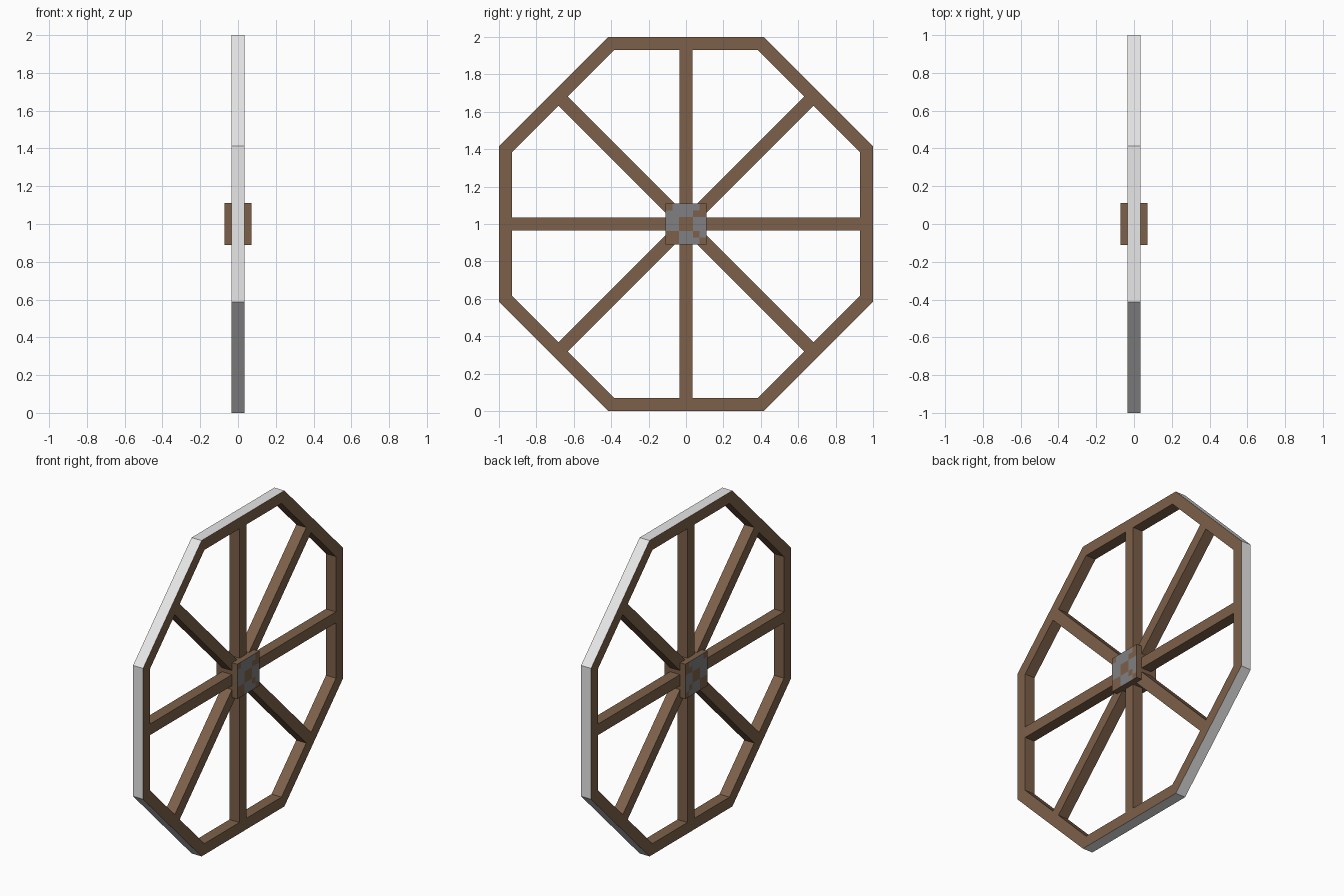
import bpy, bmesh, math
from mathutils import Matrix, Vector

if "Cube" in bpy.data.objects:
    bpy.data.objects.remove(bpy.data.objects["Cube"])

CENTRE = Vector((0, 0, 1))
HALF = 0.035            # half thickness of rim and spokes
OUTER, INNER = 1.0, 0.93  # rim apothems


def material(name, rgb):
    m = bpy.data.materials.new(name)
    m.diffuse_color = (*rgb, 1)
    m.use_nodes = True
    m.node_tree.nodes["Principled BSDF"].inputs["Base Color"].default_value = m.diffuse_color
    return m


wood = material("brown wood", (0.204, 0.117, 0.067))
tyre = material("pale grey tyre", (0.8, 0.8, 0.8))
iron = material("dark iron", (0.215, 0.21, 0.22))


def finish(bm, name, mats):
    me = bpy.data.meshes.new(name)
    bm.to_mesh(me)
    bm.free()
    for m in mats:
        me.materials.append(m)
    ob = bpy.data.objects.new(name, me)
    bpy.context.collection.objects.link(ob)
    return ob


# Octagonal rim: wood with a pale outer tread
bm = bmesh.new()
rings = []
for i in range(8):
    a = math.radians(22.5 + 45 * i)
    d = Vector((0, math.cos(a), math.sin(a))) / math.cos(math.radians(22.5))
    rings.append([bm.verts.new(CENTRE + d * r + Vector((x, 0, 0)))
                  for r, x in ((OUTER, -HALF), (OUTER, HALF),
                               (INNER, HALF), (INNER, -HALF))])
for i in range(8):
    p, q = rings[i], rings[(i + 1) % 8]
    for k in range(4):
        n = (k + 1) % 4
        f = bm.faces.new((p[k], p[n], q[n], q[k]))
        f.material_index = 1 if k == 0 else 0
bmesh.ops.recalc_face_normals(bm, faces=bm.faces[:])
finish(bm, "rim", [wood, tyre])

# Eight spokes from the hub to the middle of each rim side
START = 0.06
for i in range(8):
    bm = bmesh.new()
    bmesh.ops.create_cube(bm, size=1, matrix=(
        Matrix.Translation(CENTRE) @ Matrix.Rotation(math.radians(45 * i), 4, 'X')
        @ Matrix.Translation((0, (START + INNER) / 2, 0))
        @ Matrix.Diagonal((2 * HALF, INNER - START, 2 * HALF, 1))))
    finish(bm, f"spoke_{i + 1}", [wood])

# Square hub with patchy iron on both faces (top row first, seen from +x)
PATTERN = ["WGGGGW",
           "GGGGWW",
           "GGWWGG",
           "GGWWGG",
           "WWGGWG",
           "WWGGGW"]
HUB, N = 0.11, 6
bm = bmesh.new()
bmesh.ops.create_cube(bm, size=1, matrix=Matrix.Translation(CENTRE)
                      @ Matrix.Diagonal((0.144, 2 * HUB, 2 * HUB, 1)))
for k in range(1, N):
    off = -HUB + 2 * HUB * k / N
    for axis in (Vector((0, 1, 0)), Vector((0, 0, 1))):
        bmesh.ops.bisect_plane(bm, geom=bm.verts[:] + bm.edges[:] + bm.faces[:],
                               plane_co=CENTRE + axis * off, plane_no=axis)
bm.normal_update()
for f in bm.faces:
    if abs(f.normal.x) > 0.9:
        c = f.calc_center_median() - CENTRE
        col = min(N - 1, int((c.y + HUB) / (2 * HUB) * N))
        row = min(N - 1, int((HUB - c.z) / (2 * HUB) * N))
        f.material_index = 1 if PATTERN[row][col] == "G" else 0
finish(bm, "hub", [wood, iron])
